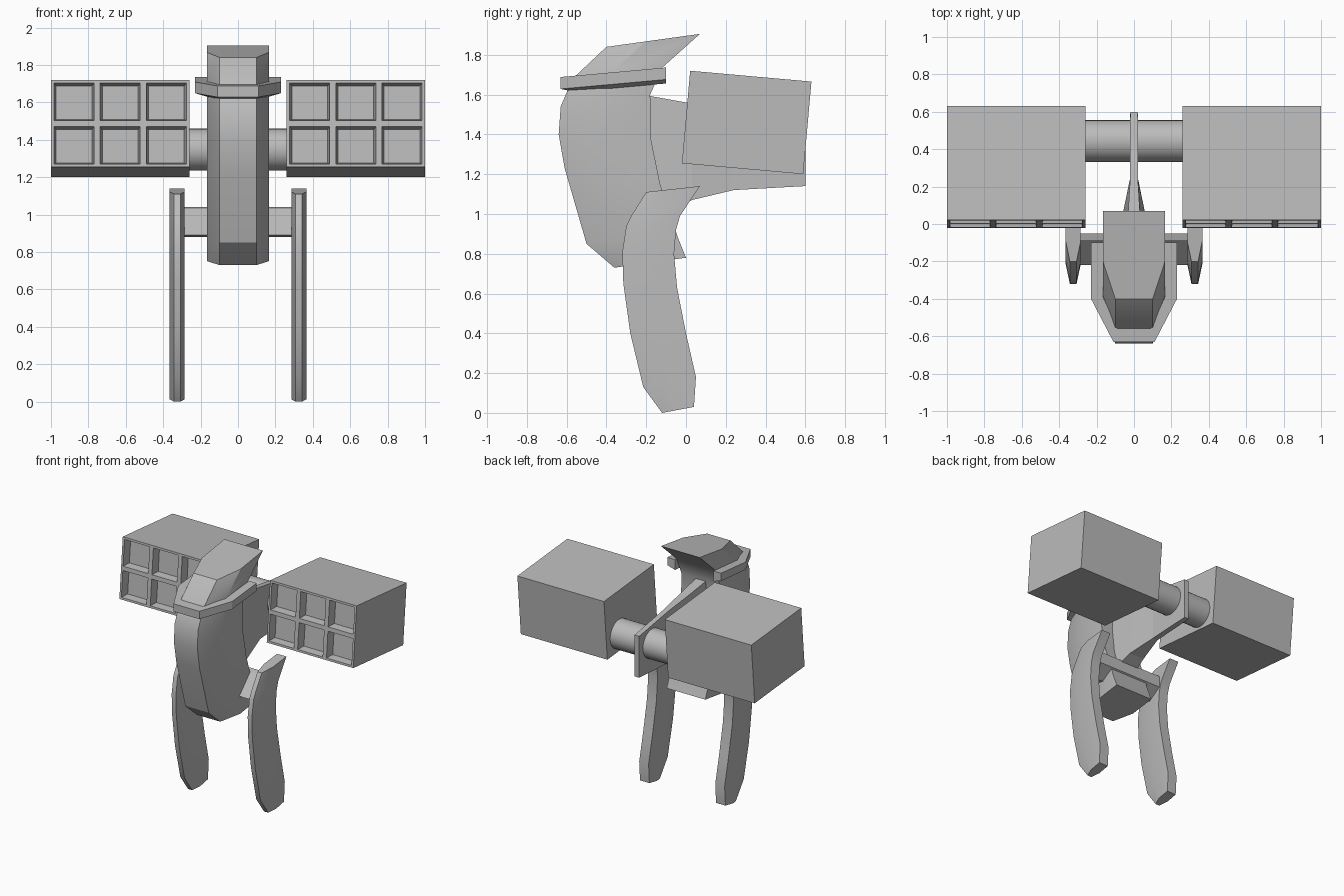
import bpy, bmesh, math
from mathutils import Matrix, Vector

cube = bpy.data.objects.get("Cube")
if cube:
    bpy.data.objects.remove(cube, do_unlink=True)

GREY = (0.5, 0.5, 0.5, 1)
grey = bpy.data.materials.new("plain_grey")
grey.use_nodes = True
grey.diffuse_color = GREY
grey.node_tree.nodes["Principled BSDF"].inputs["Base Color"].default_value = GREY


def finish(name, bm, smooth=None):
    """Turn a bmesh into a named, coloured object."""
    bmesh.ops.recalc_face_normals(bm, faces=bm.faces)
    mesh = bpy.data.meshes.new(name)
    bm.to_mesh(mesh)
    bm.free()
    mesh.materials.append(grey)
    obj = bpy.data.objects.new(name, mesh)
    bpy.context.collection.objects.link(obj)
    if smooth:
        bpy.ops.object.select_all(action='DESELECT')
        obj.select_set(True)
        bpy.context.view_layer.objects.active = obj
        bpy.ops.object.shade_smooth_by_angle(angle=math.radians(smooth))
    return obj


def loft(name, rings, smooth=None):
    """Skin closed rings of points and cap both ends."""
    bm = bmesh.new()
    loops = [[bm.verts.new(p) for p in ring] for ring in rings]
    n = len(loops[0])
    for a, b in zip(loops, loops[1:]):
        for i in range(n):
            j = (i + 1) % n
            bm.faces.new((a[i], a[j], b[j], b[i]))
    bm.faces.new(loops[0])
    bm.faces.new(loops[-1])
    return finish(name, bm, smooth)


def shell(name, rows, xc, nose, width, frac):
    """Stack six-sided sections: narrow front edge, wide middle and back."""
    rings = []
    for yf, zf, yb, zb in rows:
        ym, zm = yf + (yb - yf) * frac, zf + (zb - zf) * frac
        right = [(xc + nose, yf, zf), (xc + width, ym, zm), (xc + width, yb, zb)]
        left = [(2 * xc - x, y, z) for x, y, z in reversed(right)]
        rings.append(right + left)
    return loft(name, rings, 28)


# Curved central body with swept head crest: front y, z then back y, z
shell("body", [
    (-0.36, 0.73, 0.00, 0.78),
    (-0.50, 0.85, -0.04, 0.88),
    (-0.61, 1.23, -0.13, 1.15),
    (-0.64, 1.40, -0.175, 1.37),
    (-0.63, 1.54, -0.18, 1.60),
    (-0.57, 1.68, -0.12, 1.735),
    (-0.40, 1.84, 0.07, 1.905)], 0, 0.10, 0.165, 0.42)

# Blade legs
LEG = [
    (-0.12, 0.00, 0.04, 0.03),
    (-0.215, 0.13, 0.05, 0.18),
    (-0.28, 0.40, 0.00, 0.40),
    (-0.315, 0.65, -0.045, 0.63),
    (-0.32, 0.81, -0.06, 0.80),
    (-0.30, 0.94, -0.05, 0.92),
    (-0.275, 0.99, -0.03, 0.99),
    (-0.20, 1.11, 0.07, 1.14)]
for side, label in ((1, "left"), (-1, "right")):
    shell(label + "_leg", LEG, side * 0.325, 0.018, 0.04, 0.4)

# Slanted bar joining the legs to the body
BAR = [(-0.22, 0.89), (-0.085, 1.03), (-0.05, 1.04), (-0.05, 0.95), (-0.16, 0.88)]
loft("leg_crossbar", [[(x, y, z) for y, z in BAR] for x in (-0.3, 0.3)])

# U-shaped brow band, rising to the back and open behind
outer = [(0.23, -0.10), (0.23, -0.40), (0.11, -0.63)]
inner = [(0.165, -0.10), (0.165, -0.39), (0.09, -0.56)]
mirror = lambda pts: pts + [(-x, y) for x, y in reversed(pts)]
rings = []
for (xo, yo), (xi, yi) in zip(mirror(outer), mirror(inner)):
    top = lambda y: 1.745 + 0.09 * y
    low = lambda y: 1.685 + 0.09 * y
    rings.append([(xo, yo, low(yo)), (xo, yo, top(yo)),
                  (xi, yi, top(yi)), (xi, yi, low(yi) - 0.02)])
loft("brow_band", rings)

# Tail arm: y, half width, bottom z, top z
ARM = [(-0.22, 0.10, 0.95, 1.60), (0.03, 0.065, 1.07, 1.555),
       (0.24, 0.022, 1.12, 1.52), (0.60, 0.02, 1.14, 1.46)]
loft("tail_arm", [[(w, y, lo), (w * 0.3 + 0.014, y, hi),
                   (-w * 0.3 - 0.014, y, hi), (-w, y, lo)] for y, w, lo, hi in ARM])

# Axle between the pods
bm = bmesh.new()
bmesh.ops.create_cone(bm, cap_ends=True, segments=32, radius1=0.112, radius2=0.112,
                      depth=0.56, matrix=Matrix.Translation((0, 0.443, 1.347))
                      @ Matrix.Rotation(math.pi / 2, 4, 'Y'))
finish("axle", bm, 30)

# Tilted pods with a grid of recessed cells on the front
W, D, H = 0.74, 0.612, 0.467
for side, label in ((1, "left"), (-1, "right")):
    bm = bmesh.new()
    bmesh.ops.create_grid(bm, x_segments=3, y_segments=2, size=0.5)
    cells = bm.faces[:]
    rim = [e for e in bm.edges if e.is_boundary]
    bmesh.ops.scale(bm, vec=(W, H, 1), verts=bm.verts)
    bmesh.ops.rotate(bm, matrix=Matrix.Rotation(math.pi / 2, 3, 'X'), verts=bm.verts)
    bmesh.ops.translate(bm, vec=(0, -D / 2, 0), verts=bm.verts)
    out = bmesh.ops.extrude_edge_only(bm, edges=rim)["geom"]
    bmesh.ops.translate(bm, vec=(0, D, 0),
                        verts=[v for v in out if isinstance(v, bmesh.types.BMVert)])
    bmesh.ops.holes_fill(bm, edges=[e for e in out if isinstance(e, bmesh.types.BMEdge)])
    bmesh.ops.recalc_face_normals(bm, faces=bm.faces)
    bmesh.ops.inset_individual(bm, faces=cells, thickness=0.023)
    bmesh.ops.inset_individual(bm, faces=cells, thickness=0.016, depth=-0.06)
    tilt = Matrix.Rotation(math.radians(-5.1), 4, 'X')
    bm.transform(Matrix.Translation(Vector((side * 0.63, 0.305, 1.46))) @ tilt)
    finish(label + "_pod", bm)
